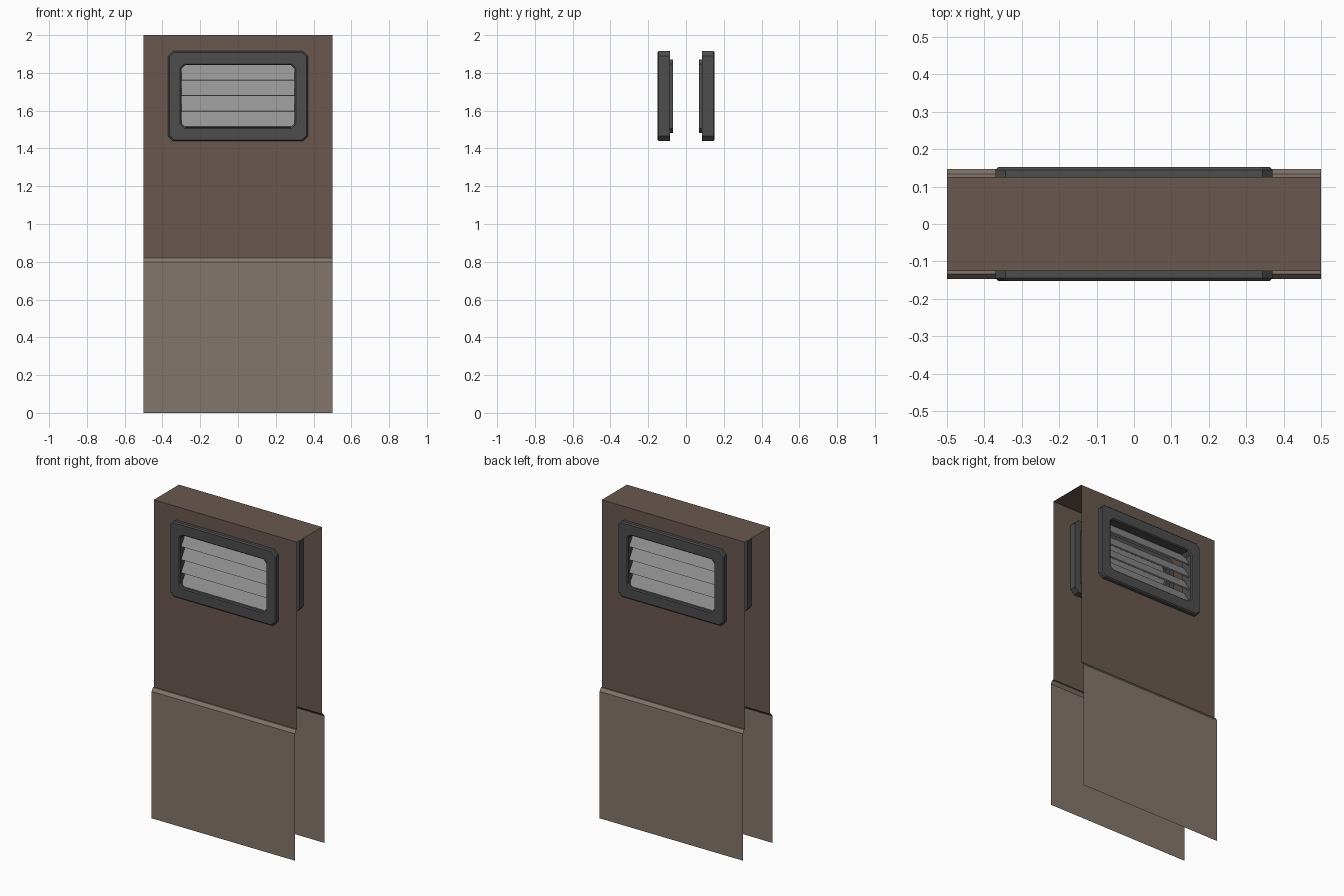
import bpy, bmesh
from math import pi
from mathutils import Matrix

if "Cube" in bpy.data.objects:
    bpy.data.objects.remove(bpy.data.objects["Cube"])


def material(name, rgb):
    m = bpy.data.materials.new(name)
    m.diffuse_color = (*rgb, 1)
    m.use_nodes = True
    m.node_tree.nodes["Principled BSDF"].inputs["Base Color"].default_value = m.diffuse_color
    return m


BROWN = material("brown_wall", (0.142, 0.098, 0.079))
TAN = material("tan_panel", (0.23, 0.183, 0.152))
DARK = material("dark_frame", (0.075, 0.075, 0.075))
GREY = material("grey_slat", (0.29, 0.29, 0.29))

VENT_Z = 1.677       # vent centre height
HX, HZ = 0.30, 0.165  # half size of the vent opening


def finish(name, bm, mat):
    mesh = bpy.data.meshes.new(name)
    bm.to_mesh(mesh)
    bm.free()
    mesh.materials.append(mat)
    ob = bpy.data.objects.new(name, mesh)
    bpy.context.collection.objects.link(ob)
    return ob


def extrude_profile(bm, points, half, closed=False):
    """Sweep a (y, z) profile along x."""
    a = [bm.verts.new((-half, y, z)) for y, z in points]
    b = [bm.verts.new((half, y, z)) for y, z in points]
    n = len(points)
    for i in range(n if closed else n - 1):
        j = (i + 1) % n
        bm.faces.new((a[i], b[i], b[j], a[j]))
    if closed:
        bm.faces.new(a[::-1])
        bm.faces.new(b)


def add_back_copy(bm):
    """Repeat the front geometry on the back, turned half round z."""
    copy = bmesh.ops.duplicate(bm, geom=bm.verts[:] + bm.edges[:] + bm.faces[:])
    verts = [g for g in copy["geom"] if isinstance(g, bmesh.types.BMVert)]
    bmesh.ops.rotate(bm, verts=verts, cent=(0, 0, 0), matrix=Matrix.Rotation(pi, 3, 'Z'))


# upper wall sheets, with openings behind the vents
bm = bmesh.new()
xs = [-0.5, -0.32, 0.32, 0.5]
zs = [0.82, VENT_Z - 0.185, VENT_Z + 0.185, 2.0]
grid = [[bm.verts.new((x, -0.125, z)) for x in xs] for z in zs]
for r in range(3):
    for c in range(3):
        if (r, c) != (1, 1):
            bm.faces.new((grid[r][c], grid[r][c + 1], grid[r + 1][c + 1], grid[r + 1][c]))
add_back_copy(bm)
extrude_profile(bm, [(-0.125, 2.0), (0.125, 2.0)], 0.5)
bmesh.ops.remove_doubles(bm, verts=bm.verts[:], dist=1e-5)
finish("upper_wall", bm, BROWN)

# lower panels with sloping ledge
bm = bmesh.new()
extrude_profile(bm, [(-0.147, 0), (-0.147, 0.80), (-0.133, 0.82), (-0.125, 0.82)], 0.5)
add_back_copy(bm)
finish("lower_panel", bm, TAN)


# vent frames: chamfered rectangle loops bridged into a closed ring
def loop(bm, hx, hz, c, y):
    quarter = [(hx, hz - c), (hx - 0.3 * c, hz - 0.3 * c), (hx - c, hz)]
    if c > 0.02:
        quarter = [quarter[0], quarter[2]]
    pts = (quarter + [(-x, z) for x, z in reversed(quarter)]
           + [(-x, -z) for x, z in quarter] + [(x, -z) for x, z in reversed(quarter)])
    return [bm.verts.new((x, y, VENT_Z + z)) for x, z in pts]


bm = bmesh.new()
sections = [(0.37, 0.238, 0.026, -0.085), (0.37, 0.238, 0.026, -0.145),
            (0.363, 0.231, 0.024, -0.152), (HX + 0.006, HZ + 0.006, 0.022, -0.152),
            (HX, HZ, 0.021, -0.146), (HX, HZ, 0.021, -0.07),
            (0.33, 0.195, 0.024, -0.07), (0.33, 0.195, 0.024, -0.085)]
rings = [loop(bm, *s) for s in sections]
for i, a in enumerate(rings):
    b = rings[(i + 1) % len(rings)]
    for k in range(len(a)):
        n = (k + 1) % len(a)
        bm.faces.new((a[k], a[n], b[n], b[k]))
bmesh.ops.recalc_face_normals(bm, faces=bm.faces[:])
add_back_copy(bm)
finish("vent_frame", bm, DARK)

# tilted louvre slats, lower edge outward
bm = bmesh.new()
pitch = 2 * HZ / 4
for i in range(4):
    z = VENT_Z - HZ + i * pitch
    extrude_profile(bm, [(-0.138, z + 0.004), (-0.131, z), (-0.083, z + pitch - 0.004),
                         (-0.09, z + pitch)], HX, closed=True)
bmesh.ops.recalc_face_normals(bm, faces=bm.faces[:])
add_back_copy(bm)
finish("vent_slats", bm, GREY)
